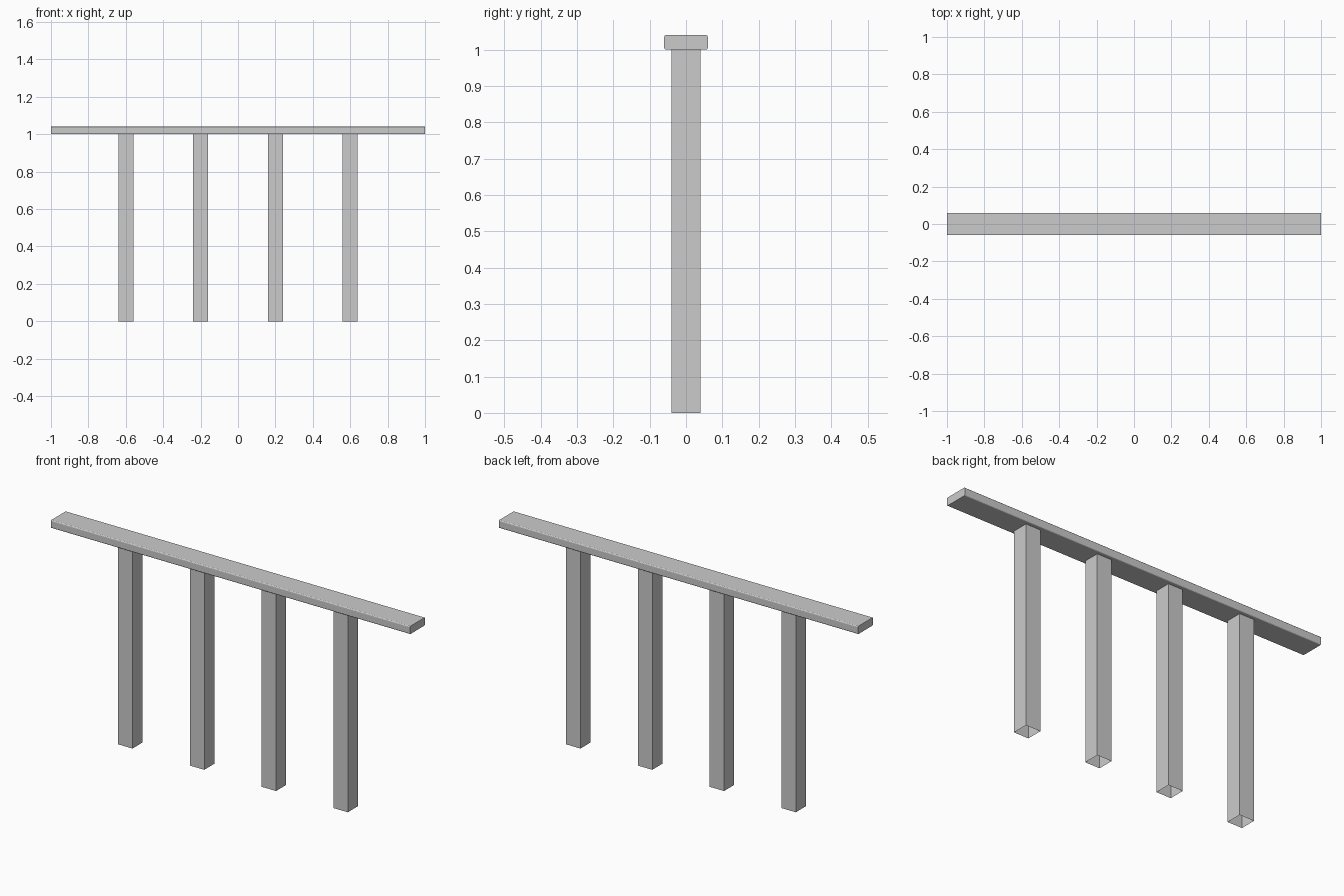
import bpy, bmesh
from mathutils import Matrix, Vector

if "Cube" in bpy.data.objects:
    bpy.data.objects.remove(bpy.data.objects["Cube"])

def box(name, size, centre, edit=None):
    """Add a box mesh; edit(bm) may adjust it before it is finished."""
    bm = bmesh.new()
    bmesh.ops.create_cube(bm, size=1.0, matrix=Matrix.Translation(Vector(centre))
                          @ Matrix.Diagonal((*size, 1.0)))
    if edit:
        edit(bm)
    mesh = bpy.data.meshes.new(name)
    bm.to_mesh(mesh)
    bm.free()
    obj = bpy.data.objects.new(name, mesh)
    bpy.context.collection.objects.link(obj)
    return obj

def open_ends(bm):
    bm.normal_update()
    caps = [f for f in bm.faces if abs(f.normal.z) > 0.9]
    bmesh.ops.delete(bm, geom=caps, context='FACES_ONLY')

def round_long_edges(bm):
    edges = [e for e in bm.edges if e.calc_length() > 1.0]
    bmesh.ops.bevel(bm, geom=edges, offset=0.005, segments=3,
                    profile=0.5, affect='EDGES')

# Handrail: long plank with softened long edges
box("handrail", (2.0, 0.12, 0.04), (0, 0, 1.02), round_long_edges)

# Posts: four square hollow tubes, open at the ends
for i in range(4):
    box(f"post_{i + 1}", (0.08, 0.08, 1.0), (-0.6 + 0.4 * i, 0, 0.5), open_ends)
